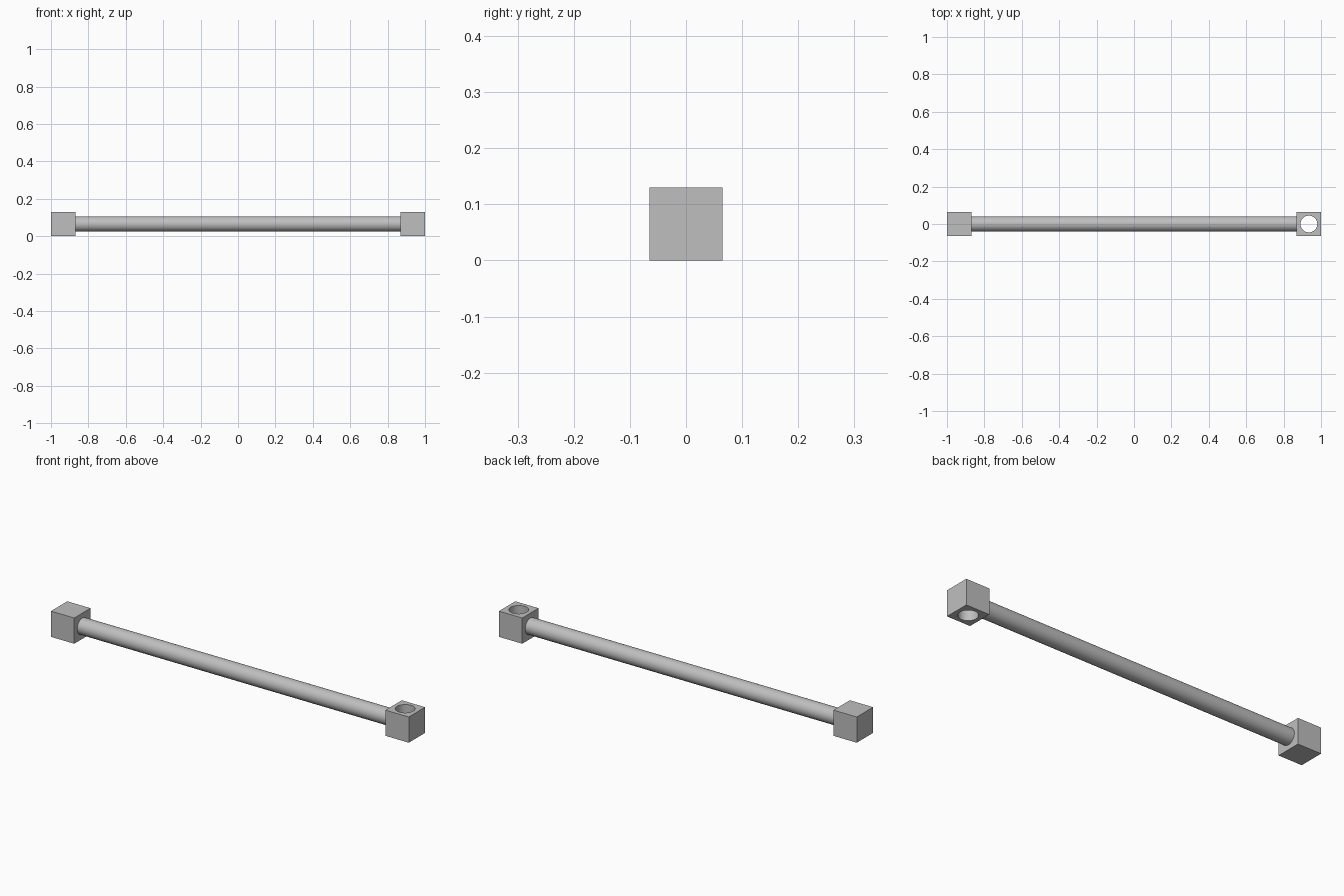
import bpy
import math

old = bpy.data.objects.get("Cube")
if old:
    bpy.data.objects.remove(old, do_unlink=True)

SIZE = 0.13            # edge of each end block
MID = SIZE / 2
END_X = 1 - MID        # centre of each end block
ROD_R = 0.041
HOLE_R = 0.045

grey = bpy.data.materials.new("plain grey")
grey.use_nodes = True
colour = (0.52, 0.52, 0.52, 1)
grey.diffuse_color = colour
grey.node_tree.nodes["Principled BSDF"].inputs["Base Color"].default_value = colour


def finish(name):
    obj = bpy.context.object
    obj.name = name
    obj.data.materials.append(grey)
    return obj


def block(name, x):
    bpy.ops.mesh.primitive_cube_add(size=SIZE, location=(x, 0, MID))
    return finish(name)


def cylinder(name, radius, depth, x, tilt=0):
    bpy.ops.mesh.primitive_cylinder_add(vertices=48, radius=radius, depth=depth,
                                        location=(x, 0, MID), rotation=(0, tilt, 0))
    return finish(name)


def smooth(obj):
    bpy.ops.object.select_all(action='DESELECT')
    obj.select_set(True)
    bpy.context.view_layer.objects.active = obj
    bpy.ops.object.shade_smooth_by_angle(angle=math.radians(30))


# Solid block on one end, drilled block on the other
block("right_end_block", -END_X)
drilled = block("left_end_block", END_X)

# Vertical through hole
cutter = cylinder("hole_cutter", HOLE_R, SIZE * 2, END_X)
cutter.hide_render = True
drill = drilled.modifiers.new("hole", 'BOOLEAN')
drill.operation = 'DIFFERENCE'
drill.solver = 'EXACT'
drill.object = cutter
bpy.context.view_layer.objects.active = drilled
bpy.ops.object.modifier_apply(modifier=drill.name)
bpy.data.objects.remove(cutter, do_unlink=True)
smooth(drilled)

# Round rod spanning the inner faces of the blocks
rod = cylinder("rod", ROD_R, 2 * (END_X - MID), 0, math.pi / 2)
smooth(rod)
